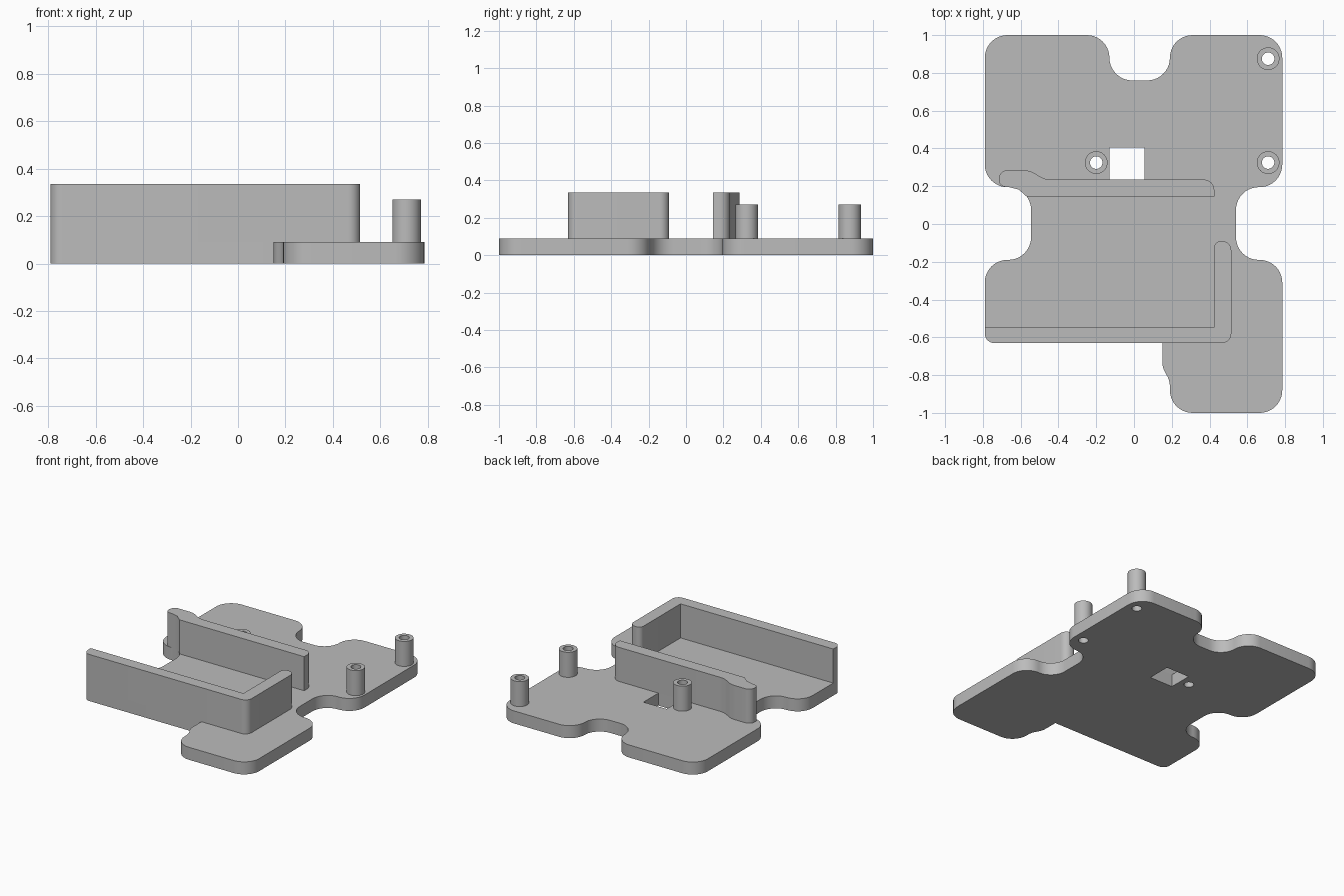
import bpy, bmesh, math
from mathutils import Vector

cube = bpy.data.objects.get("Cube")
if cube:
    bpy.data.objects.remove(cube, do_unlink=True)

grey = bpy.data.materials.new("plain grey")
grey.use_nodes = True
grey.diffuse_color = (0.5, 0.5, 0.5, 1)
grey.node_tree.nodes["Principled BSDF"].inputs["Base Color"].default_value = (0.5, 0.5, 0.5, 1)

PLATE_TOP, WALL_TOP, POST_TOP = 0.09, 0.335, 0.27
R = 0.12


def rounded(corners, steps=10):
    """Outline from (x, y, fillet radius) corners."""
    out = []
    for i, (x, y, r) in enumerate(corners):
        p = Vector((x, y))
        if r == 0:
            out.append(p)
            continue
        a = (Vector(corners[i - 1][:2]) - p).normalized()
        b = (Vector(corners[(i + 1) % len(corners)][:2]) - p).normalized()
        half = a.angle(b) / 2
        centre = p + (a + b).normalized() * (r / math.sin(half))
        start = p + a * (r / math.tan(half)) - centre
        end = p + b * (r / math.tan(half)) - centre
        sweep = start.angle_signed(end)
        for k in range(steps + 1):
            t = -sweep * k / steps
            c, s = math.cos(t), math.sin(t)
            out.append(centre + Vector((start.x * c - start.y * s, start.x * s + start.y * c)))
    return out


def circle(x, y, r, n=40):
    return [Vector((x + r * math.cos(math.tau * k / n), y + r * math.sin(math.tau * k / n)))
            for k in range(n)]


def slab(name, loops, z0, z1):
    """Extrude an outline, with any further loops as through holes."""
    curve = bpy.data.curves.new(name, "CURVE")
    curve.dimensions = "2D"
    curve.fill_mode = "BOTH"
    curve.extrude = (z1 - z0) / 2
    for loop in loops:
        spline = curve.splines.new("POLY")
        spline.points.add(len(loop) - 1)
        for point, p in zip(spline.points, loop):
            point.co = (p.x, p.y, 0, 1)
        spline.use_cyclic_u = True
    helper = bpy.data.objects.new(name + " outline", curve)
    bpy.context.collection.objects.link(helper)
    depsgraph = bpy.context.evaluated_depsgraph_get()
    mesh = bpy.data.meshes.new_from_object(helper.evaluated_get(depsgraph))
    bpy.data.objects.remove(helper, do_unlink=True)
    bm = bmesh.new()
    bm.from_mesh(mesh)
    bmesh.ops.remove_doubles(bm, verts=bm.verts, dist=0.0002)
    bmesh.ops.translate(bm, verts=bm.verts, vec=(0, 0, (z0 + z1) / 2))
    bmesh.ops.recalc_face_normals(bm, faces=bm.faces)
    bm.to_mesh(mesh)
    bm.free()
    mesh.materials.clear()
    mesh.materials.append(grey)
    obj = bpy.data.objects.new(name, mesh)
    bpy.context.collection.objects.link(obj)
    bpy.ops.object.select_all(action="DESELECT")
    obj.select_set(True)
    bpy.context.view_layer.objects.active = obj
    bpy.ops.object.shade_smooth_by_angle(angle=math.radians(30))
    return obj


# Base plate with side notches, a window and screw holes
posts = {"left_back_post": (0.71, 0.875), "left_middle_post": (0.71, 0.325),
         "inner_post": (-0.2, 0.325)}
plate = rounded([
    (0.19, -1, R), (0.785, -1, R), (0.785, -0.19, R), (0.54, -0.19, R),
    (0.54, 0.195, R), (0.785, 0.195, R), (0.785, 1, R), (0.19, 1, R),
    (0.19, 0.76, R), (-0.13, 0.76, R), (-0.13, 1, R), (-0.79, 1, R),
    (-0.79, 0.195, R), (-0.545, 0.195, R), (-0.545, -0.19, R), (-0.79, -0.19, R),
    (-0.79, -0.63, 0.05), (0.15, -0.63, 0), (0.15, -0.76, 0.12), (0.19, -0.83, 0.12)])
window = rounded([(-0.13, 0.235, 0), (0.055, 0.235, 0), (0.055, 0.405, 0), (-0.13, 0.405, 0)])
holes = [circle(x, y, 0.033) for x, y in posts.values()]
slab("base_plate", [plate, window] + holes, 0, PLATE_TOP)

# Hollow posts
for name, (x, y) in posts.items():
    slab(name, [circle(x, y, 0.06), circle(x, y, 0.033)], PLATE_TOP, POST_TOP)

# Front wall that turns the corner
slab("front_corner_wall", [rounded([
    (-0.79, -0.63, 0.05), (0.515, -0.63, 0.05), (0.515, -0.09, 0.05),
    (0.425, -0.09, 0.035), (0.425, -0.545, 0), (-0.79, -0.545, 0)])], PLATE_TOP, WALL_TOP)

# Middle wall with a flared end following the notch
slab("middle_wall", [rounded([
    (-0.568, 0.145, 0), (0.425, 0.145, 0), (0.425, 0.235, 0.055),
    (-0.47, 0.235, 0.12), (-0.555, 0.285, 0.12), (-0.715, 0.285, 0.045),
    (-0.715, 0.2, 0.035), (-0.66, 0.195, 0), (-0.61, 0.182, 0)])], PLATE_TOP, WALL_TOP)
